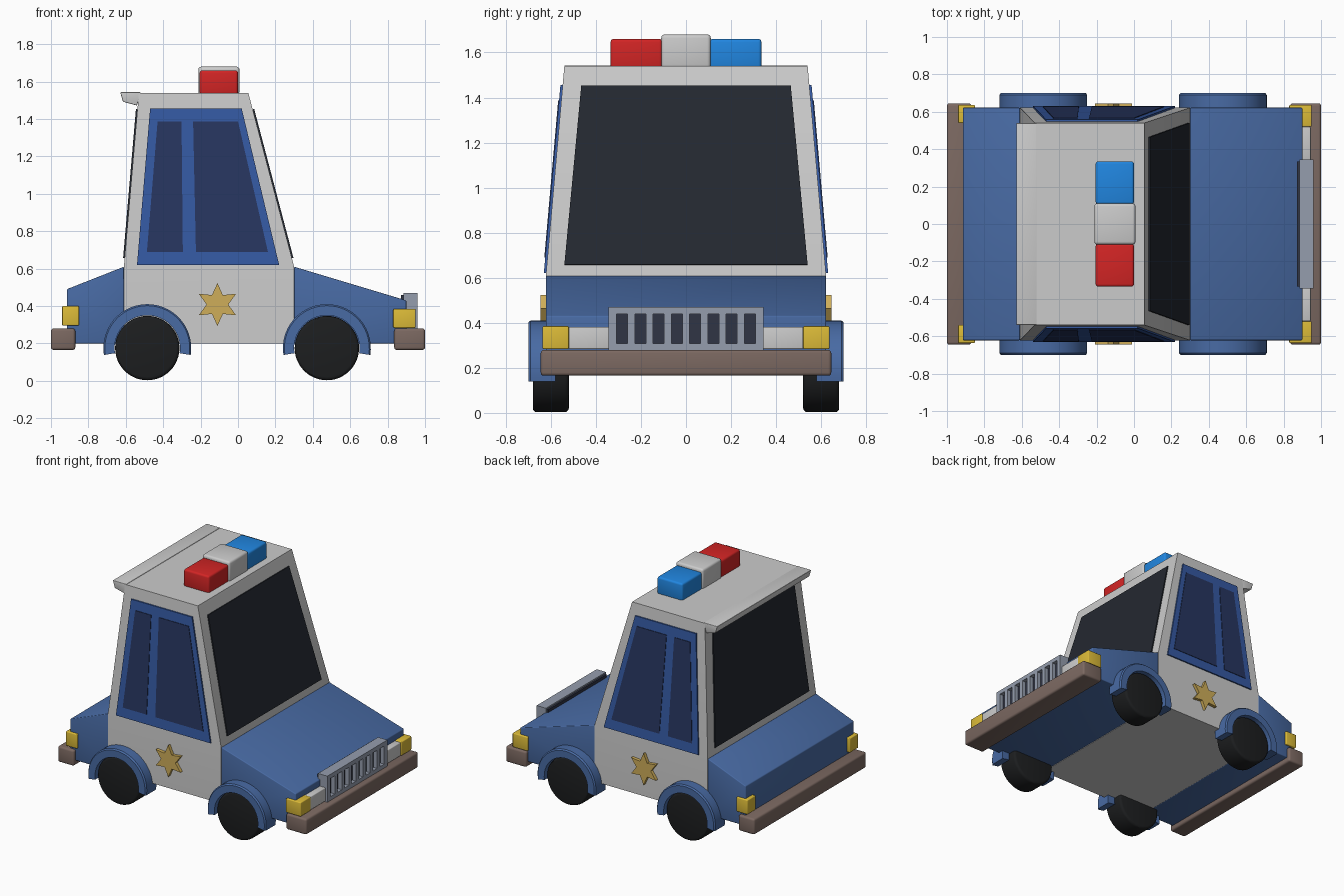
import bpy, bmesh
from math import sin, cos, pi, radians
from mathutils import Vector

if "Cube" in bpy.data.objects:
    bpy.data.objects.remove(bpy.data.objects["Cube"])


def mat(name, *rgb):
    m = bpy.data.materials.new(name)
    m.diffuse_color = (*rgb, 1)
    m.use_nodes = True
    m.node_tree.nodes["Principled BSDF"].inputs["Base Color"].default_value = m.diffuse_color
    return m


BLUE = mat("body_blue", 0.065, 0.145, 0.37)
TRIM = mat("trim_blue", 0.035, 0.10, 0.36)
NAVY = mat("navy_glass", 0.02, 0.036, 0.115)
GLASS = mat("dark_glass", 0.017, 0.021, 0.03)
WHITE = mat("white", 0.78, 0.78, 0.80)
YELLOW = mat("yellow", 0.72, 0.50, 0.04)
GOLD = mat("gold", 0.62, 0.42, 0.10)
BROWN = mat("bumper_brown", 0.20, 0.14, 0.12)
RED = mat("red", 0.65, 0.018, 0.018)
SKY = mat("light_blue", 0.015, 0.24, 0.75)
TYRE = mat("tyre", 0.012, 0.013, 0.014)
STEEL = mat("steel", 0.30, 0.34, 0.42)
SLOT = mat("slot_dark", 0.03, 0.035, 0.06)


def loft(name, rings, material, bevel=0.0, angle=30):
    """Closed skin through equal-length rings of points."""
    bm = bmesh.new()
    vs = [[bm.verts.new(p) for p in r] for r in rings]
    n = len(rings[0])
    for a, b in zip(vs, vs[1:]):
        for i in range(n):
            bm.faces.new((a[i], a[(i + 1) % n], b[(i + 1) % n], b[i]))
    bm.faces.new(vs[0])
    bm.faces.new(vs[-1])
    bmesh.ops.recalc_face_normals(bm, faces=bm.faces)
    if bevel:
        edges = [e for e in bm.edges if e.calc_face_angle() > radians(40)]
        bmesh.ops.bevel(bm, geom=edges, offset=bevel, segments=3, profile=0.5,
                        affect='EDGES', clamp_overlap=True)
    me = bpy.data.meshes.new(name)
    bm.to_mesh(me)
    bm.free()
    me.materials.append(material)
    ob = bpy.data.objects.new(name, me)
    bpy.context.collection.objects.link(ob)
    bpy.ops.object.select_all(action='DESELECT')
    ob.select_set(True)
    bpy.context.view_layer.objects.active = ob
    bpy.ops.object.shade_smooth_by_angle(angle=radians(angle))
    return ob


def prism(name, pts, vec, material, bevel=0.0):
    pts = [Vector(p) for p in pts]
    return loft(name, [pts, [p + Vector(vec) for p in pts]], material, bevel)


def slab(name, xz, y0, y1, material, bevel=0.0):
    """Side profile extruded across the width."""
    return prism(name, [(x, y0, z) for x, z in xz], (0, y1 - y0, 0), material, bevel)


def box(name, x0, x1, y0, y1, z0, z1, material, bevel=0.0):
    return slab(name, [(x0, z0), (x1, z0), (x1, z1), (x0, z1)], y0, y1, material, bevel)


def rect(x0, x1, w, z):
    return [(x0, -w, z), (x1, -w, z), (x1, w, z), (x0, w, z)]


def lerp(a, b, z):
    """Value on a cabin wall between sill (0.61) and roof (1.54)."""
    return a + (b - a) * (z - 0.61) / 0.93


W, WT = 0.622, 0.54

# Shell: white middle section with tapering cabin, blue hood and trunk
loft("cabin_shell", [rect(-0.61, 0.30, W, 0.20), rect(-0.61, 0.30, W, 0.61),
                     rect(-0.53, 0.055, WT, 1.54)], WHITE)
slab("hood", [(0.30, 0.20), (0.90, 0.20), (0.90, 0.43), (0.30, 0.61)], -W, W, BLUE, 0.006)
slab("trunk", [(-0.61, 0.20), (-0.915, 0.20), (-0.915, 0.49), (-0.61, 0.61)], -W, W, BLUE, 0.006)
slab("roof_lip", [(-0.52, 1.543), (-0.63, 1.543), (-0.615, 1.492), (-0.54, 1.472)],
     -WT, WT, WHITE, 0.004)

# Windscreen and rear window
for name, a, b, d in (("windscreen", 0.30, 0.055, 1), ("rear_window", -0.61, -0.53, -1)):
    pts = [(lerp(a, b, z) - 0.01 * d, y, z)
           for y, z in ((-0.54, 0.655), (0.54, 0.655), (0.465, 1.45), (-0.465, 1.45))]
    prism(name, pts, (0.018 * d, 0, 0.003), GLASS)

# Side window frames, panes, and star badges
panes = [("window_frame", [(-0.54, 0.62), (0.22, 0.62), (0.02, 1.455), (-0.47, 1.455)], 0.010, TRIM),
         ("rear_pane", [(-0.487, 0.69), (-0.295, 0.69), (-0.302, 1.387), (-0.43, 1.387)], 0.014, NAVY),
         ("front_pane", [(-0.225, 0.69), (0.16, 0.69), (0.0, 1.387), (-0.24, 1.387)], 0.014, NAVY)]
star = []
for i in range(12):
    r, t = (0.058 if i % 2 else 0.115), pi / 2 + i * pi / 6
    star.append((-0.11 + r * cos(t), 0.408 + r * sin(t)))
for s, side in ((-1, "right"), (1, "left")):
    for name, xz, out, m in panes:
        pts = [(x, s * (lerp(W, WT, z) - 0.01), z) for x, z in xz]
        prism(f"{name}_{side}", pts, (0, s * (0.01 + out), 0), m)
    slab(f"star_badge_{side}", star, s * 0.61, s * 0.645, GOLD)

    # Wheels and arches
    for cx, end in ((-0.485, "rear"), (0.475, "front")):
        circle = [(cx + 0.172 * cos(2 * pi * i / 48), 0.175 + 0.172 * sin(2 * pi * i / 48))
                  for i in range(48)]
        slab(f"wheel_{end}_{side}", circle, s * 0.52, s * 0.68, TYRE, 0.018)
        rings = []
        for i in range(29):
            t = radians(-9 + 198 * i / 28)
            rings.append([(cx + r * cos(t), s * y, 0.175 + r * sin(t))
                          for r, y in ((0.175, 0.58), (0.235, 0.58), (0.235, 0.69),
                                       (0.227, 0.70), (0.175, 0.70))])
        loft(f"wheel_arch_{end}_{side}", rings, BLUE)

    # Corner lamps and headlamps
    for name, x0, x1, y0, y1, z0, z1, m in (
            ("front_lamp", 0.83, 0.95, 0.52, 0.637, 0.283, 0.385, YELLOW),
            ("rear_lamp", -0.94, -0.85, 0.54, 0.637, 0.295, 0.40, YELLOW),
            ("headlamp", 0.84, 0.945, 0.34, 0.52, 0.283, 0.382, WHITE)):
        box(f"{name}_{side}", x0, x1, *sorted((s * y0, s * y1)), z0, z1, m, 0.006)

# Bumpers
box("front_bumper", 0.835, 1.0, -0.645, 0.645, 0.165, 0.28, BROWN, 0.014)
box("rear_bumper", -1.0, -0.87, -0.645, 0.645, 0.165, 0.28, BROWN, 0.014)

# Grille: dark backing, top and bottom rails, vertical bars between eight slots
box("grille_backing", 0.872, 0.93, -0.335, 0.335, 0.29, 0.46, SLOT)
box("grille_top_rail", 0.885, 0.96, -0.345, 0.345, 0.44, 0.47, STEEL)
box("grille_bottom_rail", 0.885, 0.96, -0.345, 0.345, 0.28, 0.308, STEEL)
for i in range(9):
    c = (i - 4) * 0.081
    y0 = -0.345 if i == 0 else c - 0.016
    y1 = 0.345 if i == 8 else c + 0.016
    box(f"grille_bar_{i + 1}", 0.885, 0.96, y0, y1, 0.308, 0.44, STEEL)

# Roof light bar
box("red_roof_light", -0.205, 0.0, -0.335, -0.105, 1.53, 1.66, RED, 0.014)
box("blue_roof_light", -0.205, 0.0, 0.105, 0.335, 1.53, 1.66, SKY, 0.014)
box("centre_roof_light", -0.212, 0.008, -0.11, 0.11, 1.53, 1.68, WHITE, 0.016)
